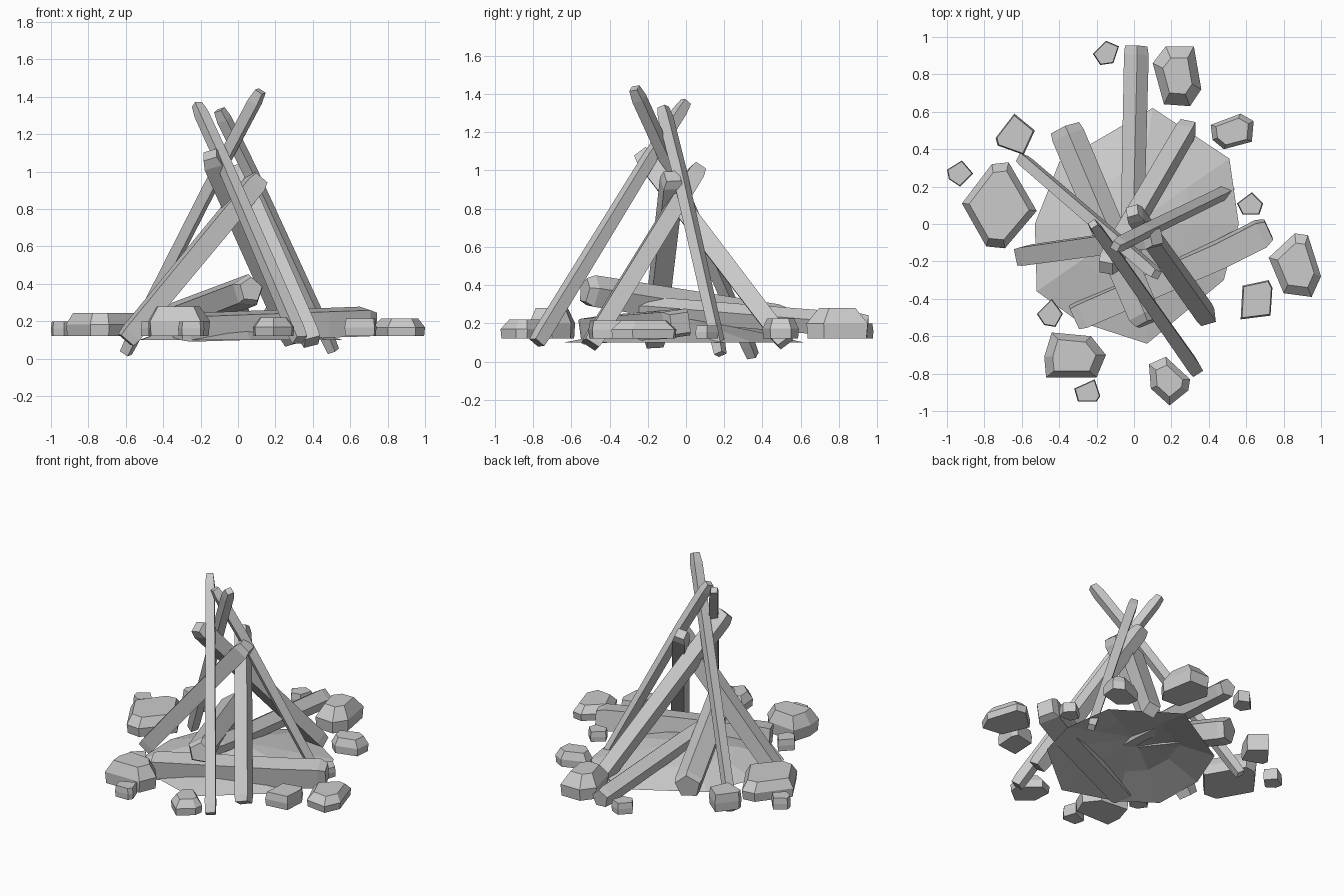
import bpy, bmesh, math, random
from mathutils import Vector

if "Cube" in bpy.data.objects:
    bpy.data.objects.remove(bpy.data.objects["Cube"])

random.seed(4)


def finish(name, bm, closed=True):
    if closed:
        bmesh.ops.recalc_face_normals(bm, faces=bm.faces)
    mesh = bpy.data.meshes.new(name)
    bm.to_mesh(mesh)
    bm.free()
    ob = bpy.data.objects.new(name, mesh)
    bpy.context.collection.objects.link(ob)
    return ob


def loft(name, rings):
    """Closed solid through rings of equal point count."""
    bm = bmesh.new()
    vs = [[bm.verts.new(p) for p in r] for r in rings]
    n = len(rings[0])
    for a, b in zip(vs, vs[1:]):
        for i in range(n):
            j = (i + 1) % n
            bm.faces.new((a[i], a[j], b[j], b[i]))
    bm.faces.new(vs[0][::-1])
    bm.faces.new(vs[-1])
    return finish(name, bm)


def stick(name, a, b, w0, w1, sides=5, bend=(0, 0, 0), spin=0.4):
    """Hewn stick from a to b, slightly bent, with a chamfered far end."""
    a, b = Vector(a), Vector(b)
    d = (b - a).normalized()
    u = d.cross(Vector((0, 0, 1))).normalized()
    v = u.cross(d)
    rings = []
    for t, k in ((0, 0.9), (0.04, 1), (0.75, 1), (0.96, 1), (1, 0.75)):
        c = a.lerp(b, t) + Vector(bend) * 4 * t * (1 - t)
        r = (w0 + (w1 - w0) * t) * k / 2
        rings.append([c + r * (u * math.cos(q) + v * math.sin(q))
                      for q in (spin + 2 * math.pi * i / sides for i in range(sides))])
    loft(name, rings)


def rock(name, outline, top, inset):
    """Flat-bottomed stone with a vertical side and a bevelled top."""
    n = len(outline)
    cx = sum(p[0] for p in outline) / n
    cy = sum(p[1] for p in outline) / n

    def ring(s, z):
        return [(cx + (x - cx) * s, cy + (y - cy) * s, z) for x, y in outline]
    h = top - 0.12
    loft(name, [ring(0.96, 0.12), ring(1, 0.12 + h * 0.5), ring(inset, top)])


# Ash mound: open shallow shell with an irregular rim
rim = [(.10, .62), (.51, .35), (.56, 0), (.48, -.3), (.07, -.64),
       (-.3, -.52), (-.52, -.36), (-.53, 0), (-.4, .33)]
bm = bmesh.new()
outer = [bm.verts.new((x, y, 0.10)) for x, y in rim]
inner = [bm.verts.new((x * .55, y * .55, 0.17 + random.uniform(-.015, .02))) for x, y in rim]
peak = bm.verts.new((0, 0, 0.23))
for i in range(len(rim)):
    j = (i + 1) % len(rim)
    bm.faces.new((outer[i], outer[j], inner[j], inner[i]))
    bm.faces.new((inner[i], inner[j], peak))
bm.normal_update()
for f in bm.faces:
    if f.normal.z < 0:
        f.normal_flip()
finish("ash_mound", bm, closed=False)

# Leaning sticks: foot, tip, foot width, tip width, profile spin, bend
leaning = [
    ((-.60, .35, .03), (.12, -.27, 1.43), .08, .085, .5, (-.008, .008, 0)),
    ((.33, -.78, .10), (-.22, 0, 1.36), .10, .08, .85, (.01, -.01, 0)),
    ((.395, -.50, .09), (-.01, .07, 1.02), .13, .12, 1.2, (0, 0, 0)),
    ((.51, .18, .04), (-.10, -.12, 1.33), .075, .085, .2, (.012, .01, 0)),
    ((.29, .52, .10), (-.15, -.235, 1.09), .13, .14, .35, (0, 0, 0)),
    ((-.60, -.17, .10), (.12, -.07, .97), .14, .15, .7, (0, 0, 0)),
]
for i, (a, b, w0, w1, spin, bend) in enumerate(leaning):
    stick(f"leaning_stick_{i + 1}", a, b, w0, w1, 4, bend, spin)

# Logs lying on the mound
stick("lying_log_1", (-.37, .51, .20), (.07, -.53, .37), .19, .18, 5)
stick("lying_log_2", (.01, .95, .18), (-.03, -.25, .28), .14, .13, 5, (.015, 0, 0))
stick("lying_log_3", (-.32, -.50, .165), (.72, -.03, .20), .19, .20, 4, (0, -.02, 0), .65)

# Large stones: outline, top height, top inset
large = [
    ([(.10, .86), (.17, .95), (.32, .95), (.36, .72), (.30, .63), (.16, .64)], .28, .6),
    ([(.41, .53), (.57, .59), (.64, .55), (.63, .44), (.48, .40), (.42, .45)], .225, .75),
    ([(.72, -.18), (.86, -.05), (.93, -.06), (1.0, -.28), (.95, -.39), (.80, -.37)], .215, .7),
    ([(.08, -.75), (.17, -.71), (.30, -.83), (.29, -.89), (.19, -.97), (.09, -.88)], .22, .65),
    ([(-.48, -.71), (-.44, -.58), (-.23, -.60), (-.15, -.70), (-.20, -.82), (-.47, -.82)], .28, .7),
    ([(-.92, .11), (-.76, .32), (-.67, .33), (-.52, .07), (-.69, -.13), (-.79, -.12)], .245, .8),
]
for i, (pts, top, inset) in enumerate(large):
    rock(f"large_stone_{i + 1}", pts, top, inset)

# Small stones with upright sides: outline, top height
small = [
    ([(.55, .11), (.63, .17), (.69, .11), (.67, .05), (.58, .05)], .19),
    ([(.58, -.33), (.72, -.30), (.74, -.34), (.73, -.49), (.57, -.51)], .215),
    ([(-.32, -.88), (-.21, -.83), (-.18, -.92), (-.20, -.95), (-.30, -.95)], .20),
    ([(-.52, -.48), (-.44, -.40), (-.38, -.48), (-.42, -.55), (-.48, -.54)], .20),
    ([(-.74, .46), (-.64, .59), (-.53, .50), (-.59, .37), (-.73, .42)], .24),
    ([(-1.0, .29), (-.92, .34), (-.86, .27), (-.93, .20), (-.99, .24)], .20),
    ([(-.22, .91), (-.15, .98), (-.08, .95), (-.11, .86), (-.18, .85)], .20),
]
for i, (pts, top) in enumerate(small):
    rock(f"small_stone_{i + 1}", pts, top, .92)
